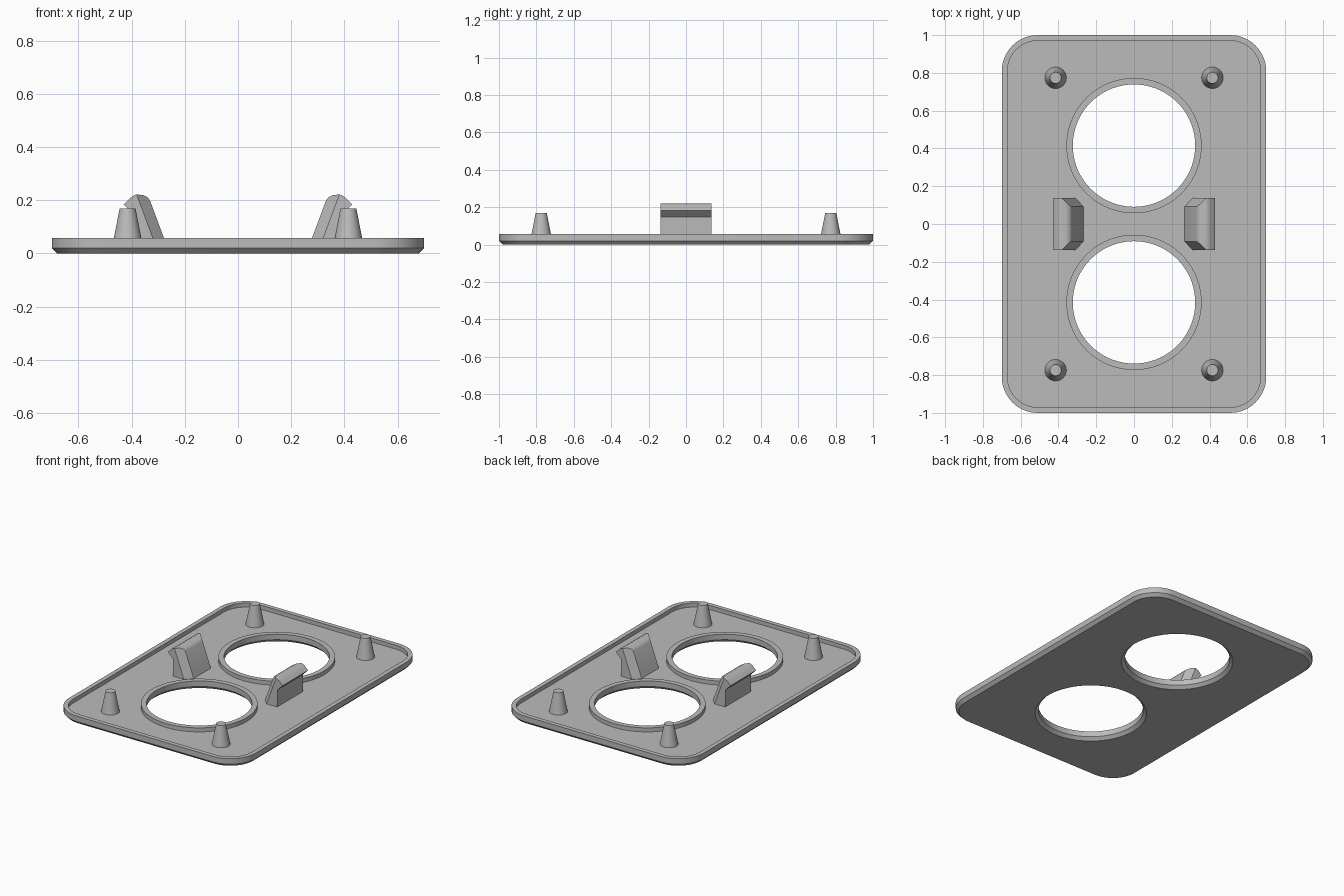
import bpy, bmesh
from math import sin, cos, pi, tau, radians
from mathutils import Vector

cube = bpy.data.objects.get("Cube")
if cube:
    bpy.data.objects.remove(cube, do_unlink=True)

HALF_X, HALF_Y, TOP, FLOOR, CHAMFER, RIM = 0.7, 1.0, 0.057, 0.03, 0.02, 0.03
HOLE_Y = 0.415

grey = bpy.data.materials.new("plain grey")
grey.use_nodes = True
grey.diffuse_color = (0.5, 0.5, 0.5, 1)
grey.node_tree.nodes["Principled BSDF"].inputs["Base Color"].default_value = (0.5, 0.5, 0.5, 1)


def finish(bm, name):
    bmesh.ops.recalc_face_normals(bm, faces=bm.faces)
    mesh = bpy.data.meshes.new(name)
    bm.to_mesh(mesh)
    bm.free()
    mesh.materials.append(grey)
    obj = bpy.data.objects.new(name, mesh)
    bpy.context.collection.objects.link(obj)
    bpy.ops.object.select_all(action='DESELECT')
    obj.select_set(True)
    bpy.context.view_layer.objects.active = obj
    bpy.ops.object.shade_smooth_by_angle(angle=radians(30))
    return obj


def rounded_rect(bm, inset, z, steps=10):
    r = 0.19 - inset
    loop = []
    for corner, (sx, sy) in enumerate([(1, 1), (-1, 1), (-1, -1), (1, -1)]):
        cx, cy = sx * (HALF_X - 0.19), sy * (HALF_Y - 0.19)
        for i in range(steps + 1):
            a = (corner + i / steps) * pi / 2
            loop.append(bm.verts.new((cx + r * cos(a), cy + r * sin(a), z)))
    return loop


def circle(bm, x, y, r, z, n):
    return [bm.verts.new((x + r * cos(tau * i / n), y + r * sin(tau * i / n), z))
            for i in range(n)]


def loft(bm, loops):
    for a, b in zip(loops, loops[1:]):
        for i in range(len(a)):
            j = (i + 1) % len(a)
            bm.faces.new((a[i], a[j], b[j], b[i]))


def fill(bm, loops):
    edges = [bm.edges.get((lp[i - 1], lp[i])) for lp in loops for i in range(len(lp))]
    bmesh.ops.triangle_fill(bm, edges=edges, use_beauty=True, normal=(0, 0, 1))


# Plate: chamfered underside, raised rim, and a raised collar round each hole
bm = bmesh.new()
outer = [rounded_rect(bm, inset, z) for inset, z in
         [(CHAMFER, 0), (0, CHAMFER), (0, TOP), (RIM, TOP), (RIM, FLOOR)]]
loft(bm, outer)
collars = []
for y in (-HOLE_Y, HOLE_Y):
    collar = [circle(bm, 0, y, r, z, 72) for r, z in
              [(0.344, 0), (0.324, CHAMFER), (0.324, TOP), (0.358, TOP), (0.358, FLOOR)]]
    loft(bm, collar)
    collars.append(collar)
fill(bm, [outer[0]] + [c[0] for c in collars])
fill(bm, [outer[-1]] + [c[-1] for c in collars])
finish(bm, "plate")

# Tapered pegs near the corners
for x, x_name in ((-0.415, "right"), (0.415, "left")):
    for y, y_name in ((-0.774, "front"), (0.774, "back")):
        bm = bmesh.new()
        rings = [circle(bm, x, y, 0.057, FLOOR, 32), circle(bm, x, y, 0.03, 0.168, 32)]
        loft(bm, rings)
        for ring in rings:
            bm.faces.new(ring)
        finish(bm, y_name + "_" + x_name + "_peg")

# Hooked clips: extruded profile with the inner end corners cut off
PROFILE = [(0.268, FLOOR), (0.33, 0.197), (0.339, 0.21), (0.358, 0.22), (0.384, 0.221),
           (0.403, 0.211), (0.43, 0.184), (0.393, 0.147), (0.39, FLOOR)]
HALF_W = 0.137
for side, name in ((-1, "right_clip"), (1, "left_clip")):
    bm = bmesh.new()
    ends = [[bm.verts.new((side * x, y, z)) for x, z in PROFILE] for y in (-HALF_W, HALF_W)]
    loft(bm, ends)
    for end in ends:
        bm.faces.new(end)
    slope = Vector((side * 0.062, 0, 0.167))
    for s in (-1, 1):
        across = Vector((side * 0.042, s * 0.045, 0))
        normal = slope.cross(across).normalized()
        if normal.y * s < 0:
            normal.negate()
        cut = bmesh.ops.bisect_plane(
            bm, geom=bm.verts[:] + bm.edges[:] + bm.faces[:], dist=1e-6,
            plane_co=(side * 0.268, s * (HALF_W - 0.045), FLOOR),
            plane_no=normal, clear_outer=True)
        rim = [e for e in cut["geom_cut"] if isinstance(e, bmesh.types.BMEdge)]
        bmesh.ops.contextual_create(bm, geom=rim)
    finish(bm, name)
